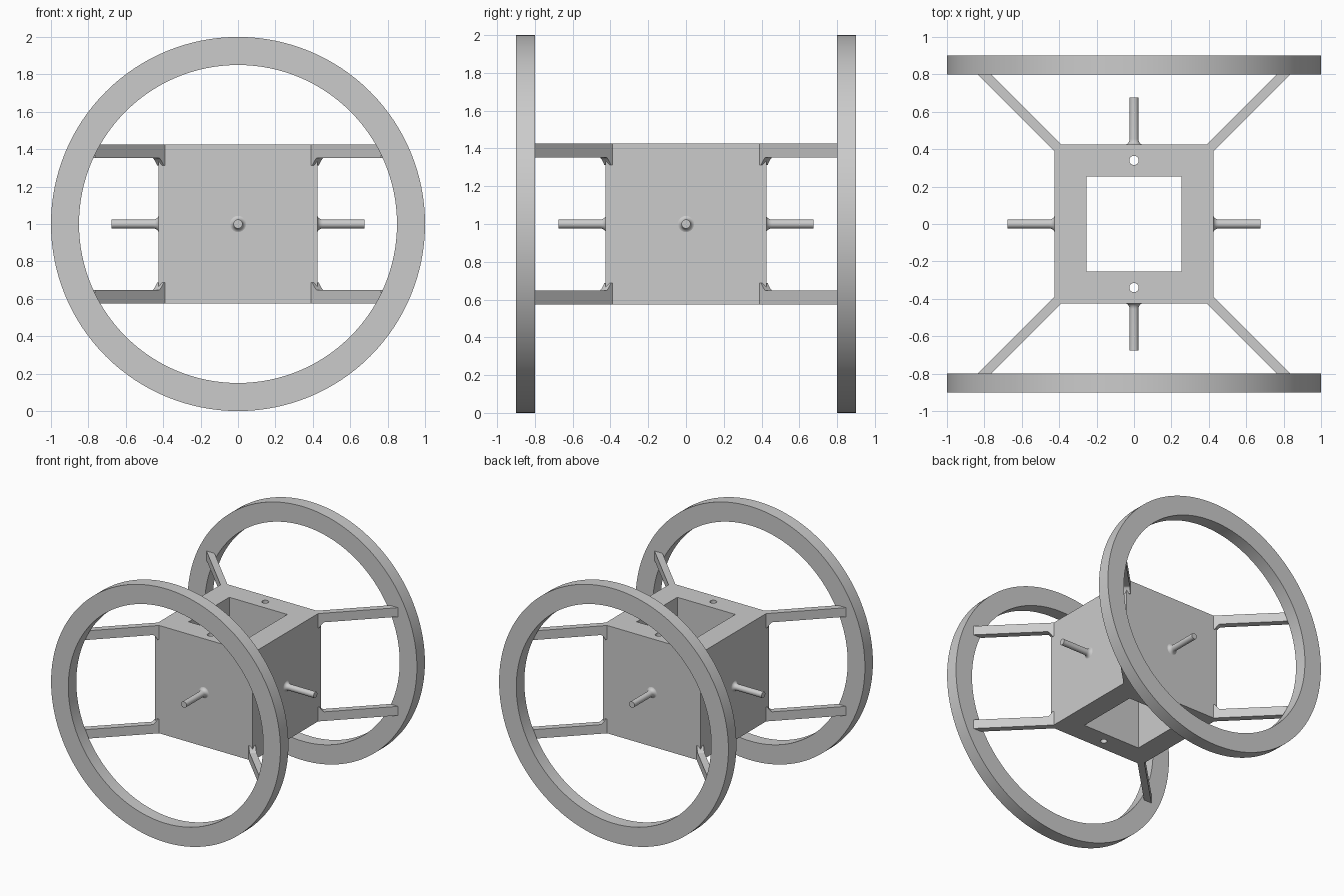
import bpy, bmesh, math
from mathutils import Matrix, Vector

if "Cube" in bpy.data.objects:
    bpy.data.objects.remove(bpy.data.objects["Cube"])

grey = bpy.data.materials.new("plain grey")
grey.diffuse_color = (0.6, 0.6, 0.6, 1)
grey.use_nodes = True
grey.node_tree.nodes["Principled BSDF"].inputs["Base Color"].default_value = grey.diffuse_color


def finish(bm, name, smooth=True):
    bmesh.ops.recalc_face_normals(bm, faces=bm.faces)
    mesh = bpy.data.meshes.new(name)
    bm.to_mesh(mesh)
    bm.free()
    mesh.materials.append(grey)
    ob = bpy.data.objects.new(name, mesh)
    bpy.context.collection.objects.link(ob)
    if smooth:
        bpy.ops.object.select_all(action='DESELECT')
        bpy.context.view_layer.objects.active = ob
        ob.select_set(True)
        bpy.ops.object.shade_smooth_by_angle(angle=math.radians(30))
    return ob


def circle(r, n, cx=0, cy=0):
    return [(cx + r * math.cos(2 * math.pi * i / n),
             cy + r * math.sin(2 * math.pi * i / n)) for i in range(n)]


def square(h):
    return [(-h, -h), (h, -h), (h, h), (-h, h)]


def plate(name, loops, depth, matrix):
    """Flat outline with holes (first loop is the outside), extruded along local z."""
    bm = bmesh.new()
    edges = []
    for loop in loops:
        vs = [bm.verts.new((x, y, 0)) for x, y in loop]
        edges += [bm.edges.new((vs[i - 1], vs[i])) for i in range(len(vs))]
    bmesh.ops.triangle_fill(bm, edges=edges, use_beauty=True)
    out = bmesh.ops.extrude_face_region(bm, geom=bm.faces[:], use_keep_orig=True)
    moved = [g for g in out["geom"] if isinstance(g, bmesh.types.BMVert)]
    bmesh.ops.translate(bm, verts=moved, vec=(0, 0, depth))
    bm.transform(matrix)
    return finish(bm, name)


# Central block with square shaft and two small vertical holes
plate("body", [square(0.425), square(0.253),
               circle(0.025, 32, 0, 0.34), circle(0.025, 32, 0, -0.34)],
      0.85, Matrix.Translation((0, 0, 0.575)))

# Two large rings, front and back
for side, y in (("front", -0.8), ("back", 0.9)):
    plate(side + "_ring", [circle(1, 128), circle(0.85, 128)], 0.1,
          Matrix.Translation((0, y, 1)) @ Matrix.Rotation(math.pi / 2, 4, 'X'))

# Four pegs with flared bases, one per side of the block
flare = [(0.024 + 0.026 * (1 - math.sin(a)), 0.424 + 0.03 * (1 - math.cos(a)))
         for a in (i * math.pi / 12 for i in range(7))]
profile = flare + [(0.024, 0.675), (0, 0.675)]
for k, side in enumerate(("right", "back", "left", "front")):
    bm = bmesh.new()
    vs = [bm.verts.new((d, 0, r)) for r, d in profile]
    edges = [bm.edges.new(p) for p in zip(vs, vs[1:])]
    bmesh.ops.spin(bm, geom=vs + edges, cent=(0, 0, 0), axis=(1, 0, 0),
                   angle=2 * math.pi, steps=32, use_merge=True)
    bmesh.ops.remove_doubles(bm, verts=bm.verts, dist=1e-5)
    bm.transform(Matrix.Translation((0, 0, 1)) @ Matrix.Rotation(k * math.pi / 2, 4, 'Z'))
    finish(bm, side + "_peg")

# Eight diagonal struts with a small fillet on the inner side near the block
stations = [(0.38, 0.04), (0.415, 0.04)]
stations += [(0.415 + 0.025 * math.sin(a), 0.04 * (1 - math.sin(a)) ** 1.5)
             for a in (i * math.pi / 12 for i in range(1, 7))]
for sx in (-1, 1):
    for sy in (-1, 1):
        for sz in (-1, 1):
            bm = bmesh.new()
            rows = []
            for c, drop in stations + [(None, 0)]:
                if c is None:   # end cut flat against the ring
                    plan = [(0.765, 0.8), (0.835, 0.8)]
                else:
                    plan = [(c - 0.0175, c + 0.0175), (c + 0.0175, c - 0.0175)]
                (ax, ay), (bx, by) = plan
                hi, lo = 0.425, 0.353 - drop
                rows.append([bm.verts.new((sx * x, sy * y, 1 + sz * z)) for x, y, z in
                             ((ax, ay, hi), (bx, by, hi), (bx, by, lo), (ax, ay, lo))])
            for r0, r1 in zip(rows, rows[1:]):
                for i in range(4):
                    bm.faces.new((r0[i - 1], r0[i], r1[i], r1[i - 1]))
            bm.faces.new(rows[0])
            bm.faces.new(rows[-1])
            name = "_".join((("front", "back")[sy > 0], ("left", "right")[sx > 0],
                             ("lower", "upper")[sz > 0], "strut"))
            finish(bm, name)
